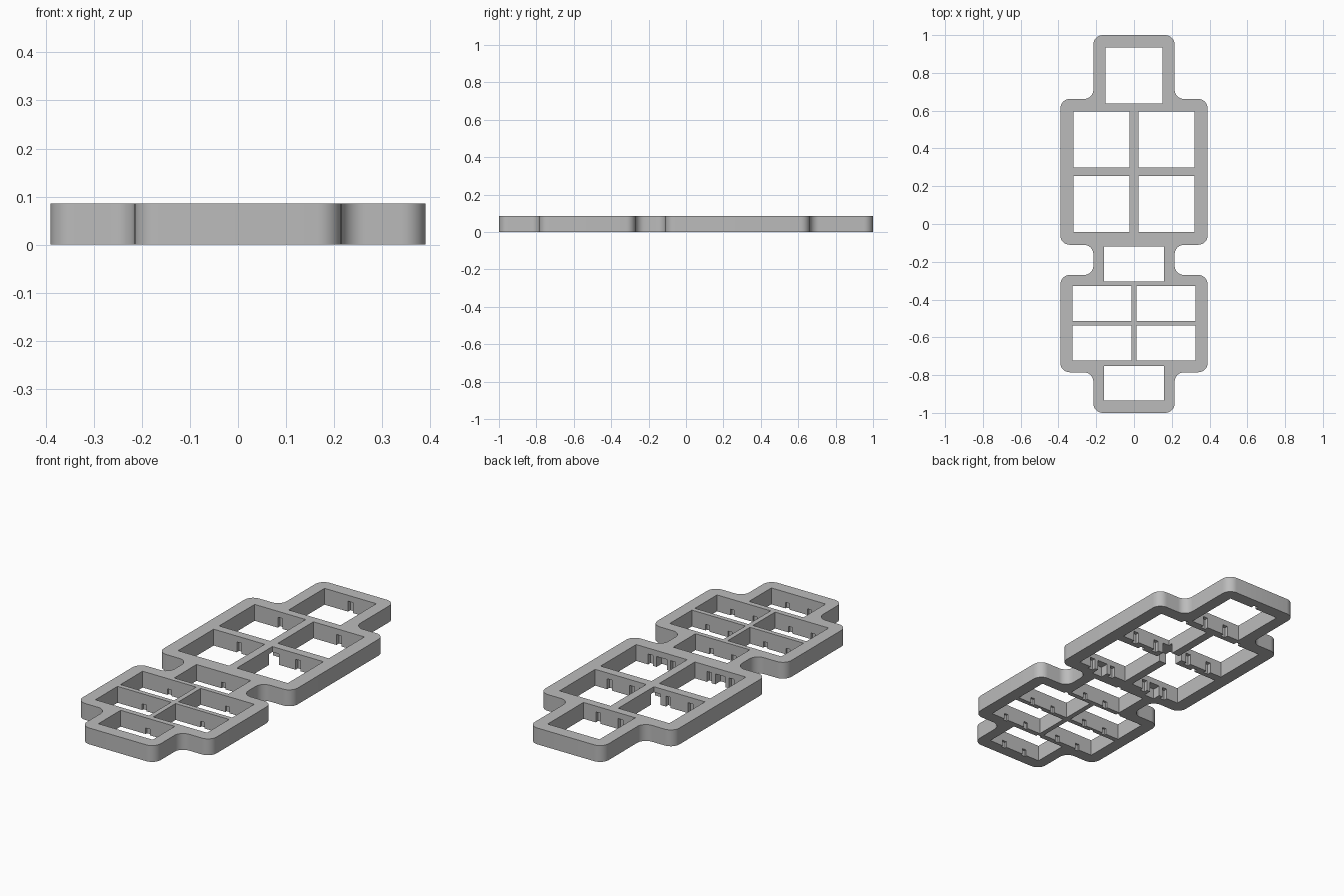
import bpy, bmesh, math
from mathutils import Vector

if "Cube" in bpy.data.objects:
    bpy.data.objects.remove(bpy.data.objects["Cube"])

HEIGHT = 0.086

grey = bpy.data.materials.new("light grey")
grey.diffuse_color = (0.5, 0.5, 0.5, 1)
grey.use_nodes = True
grey.node_tree.nodes["Principled BSDF"].inputs["Base Color"].default_value = grey.diffuse_color


def rounded(points, radius, steps=8):
    """Round each right-angled corner of a closed outline."""
    out = []
    for i, p in enumerate(points):
        p = Vector(p)
        a = (Vector(points[i - 1]) - p).normalized() * radius
        b = (Vector(points[(i + 1) % len(points)]) - p).normalized() * radius
        for k in range(steps + 1):
            t = k / steps * math.pi / 2
            out.append(p + a * (1 - math.sin(t)) + b * (1 - math.cos(t)))
    return out


def add_box(bm, x0, x1, y0, y1, z0, z1):
    verts = bmesh.ops.create_cube(bm, size=1)["verts"]
    for v in verts:
        v.co = ((x0 + x1) / 2 + v.co.x * (x1 - x0),
                (y0 + y1) / 2 + v.co.y * (y1 - y0),
                (z0 + z1) / 2 + v.co.z * (z1 - z0))


def make_object(name, bm):
    mesh = bpy.data.meshes.new(name)
    bmesh.ops.recalc_face_normals(bm, faces=bm.faces)
    bm.to_mesh(mesh)
    bm.free()
    mesh.materials.append(grey)
    obj = bpy.data.objects.new(name, mesh)
    bpy.context.collection.objects.link(obj)
    return obj


# Frame slab: stepped outline, mirrored, with rounded corners
right = [(0.215, -1.0), (0.215, -0.785), (0.39, -0.785), (0.39, -0.27),
         (0.215, -0.27), (0.215, -0.11), (0.39, -0.11), (0.39, 0.662),
         (0.215, 0.662), (0.215, 1.0)]
outline = rounded(right + [(-x, y) for x, y in reversed(right)], 0.05)
bm = bmesh.new()
base = bm.faces.new([bm.verts.new((p.x, p.y, 0)) for p in outline])
top = bmesh.ops.extrude_face_region(bm, geom=[base])["geom"]
for v in top:
    if isinstance(v, bmesh.types.BMVert):
        v.co.z = HEIGHT
frame = make_object("frame", bm)

# Windows: centre x, centre y, width, depth
large = [(0, 0.786, 0.302, 0.298)]
small = [(0, -0.212, 0.316, 0.185), (0, -0.843, 0.316, 0.185)]
for side in (-1, 1):
    large += [(side * 0.171, y, 0.297, 0.296) for y in (0.447, 0.106)]
    small += [(side * 0.169, y, 0.312, 0.184) for y in (-0.421, -0.630)]

windows = bmesh.new()
slots = bmesh.new()
for group, half, deep, tall in ((large, 0.014, 0.020, 0.055),
                                (small, 0.012, 0.011, 0.032)):
    for cx, cy, w, d in group:
        add_box(windows, cx - w / 2, cx + w / 2, cy - d / 2, cy + d / 2,
                -0.1, HEIGHT + 0.1)
        # Clip slots under the rim: one on the back wall, two on the front
        back, front = cy + d / 2, cy - d / 2
        add_box(slots, cx - half, cx + half, back - 0.01, back + deep, -0.05, tall)
        for s in (-0.065, 0.065):
            add_box(slots, cx + s - half, cx + s + half,
                    front - deep, front + 0.01, -0.05, tall)

# Deeper middle recesses in the front walls of the lower large windows
for cx in (-0.171, 0.171):
    add_box(slots, cx - 0.03, cx + 0.03, -0.085, -0.03, -0.05, 0.055)
# Wire passage under the crossing of the bars
add_box(slots, -0.06, 0.06, 0.225, 0.325, -0.05, 0.057)

# Cut the windows, then the slots
for name, bm in (("window_cutter", windows), ("slot_cutter", slots)):
    cutter = make_object(name, bm)
    cutter.hide_render = True
    bpy.ops.object.select_all(action="DESELECT")
    bpy.context.view_layer.objects.active = frame
    frame.select_set(True)
    mod = frame.modifiers.new(name, "BOOLEAN")
    mod.operation = "DIFFERENCE"
    mod.solver = "EXACT"
    mod.object = cutter
    bpy.ops.object.modifier_apply(modifier=mod.name)
    bpy.data.objects.remove(cutter)

bpy.ops.object.shade_smooth_by_angle(angle=math.radians(30))
